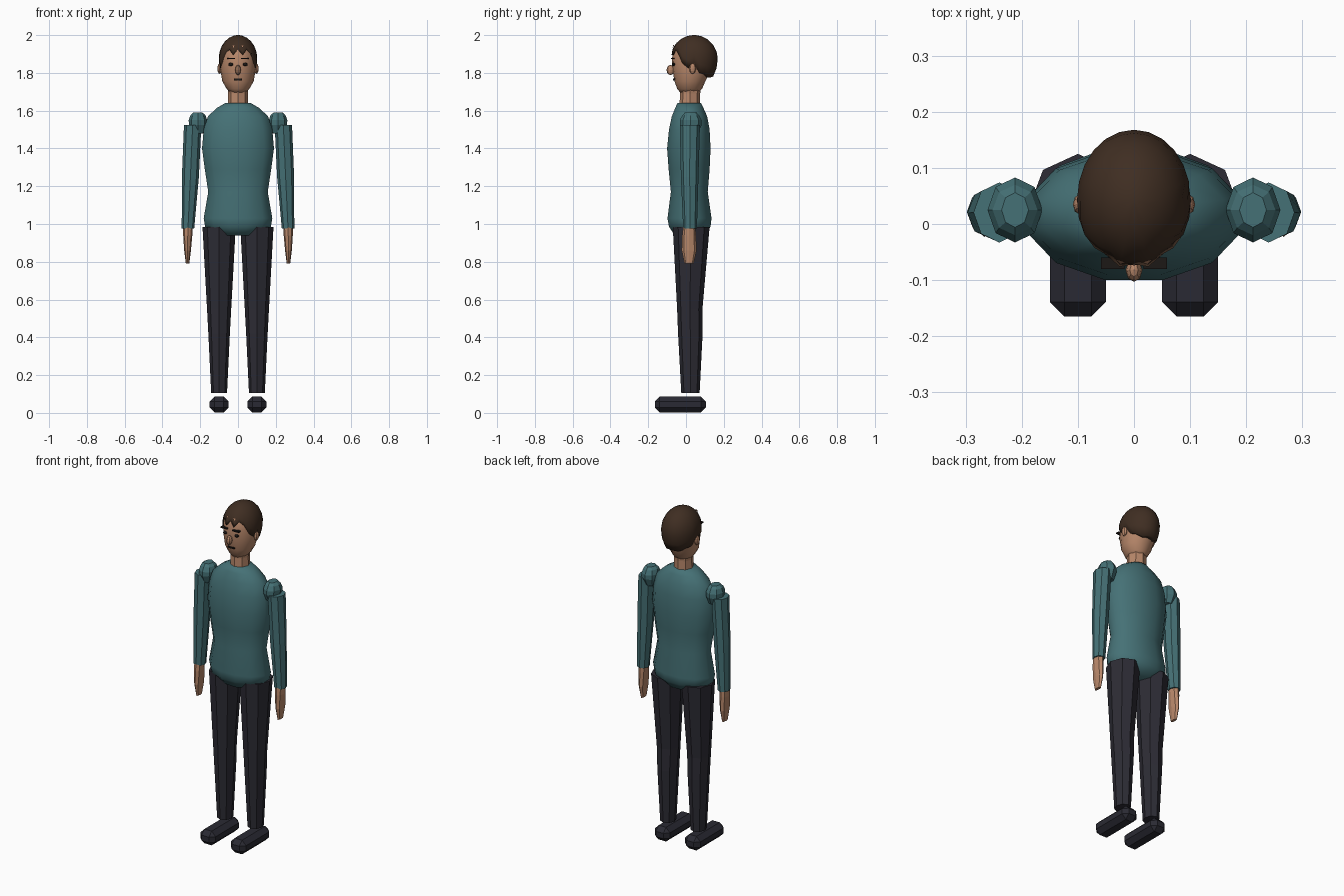
import bpy, bmesh, math
from mathutils import Vector

cube = bpy.data.objects.get("Cube")
if cube:
    bpy.data.objects.remove(cube)


def material(name, r, g, b):
    m = bpy.data.materials.new(name)
    m.use_nodes = True
    m.diffuse_color = (r, g, b, 1)
    m.node_tree.nodes["Principled BSDF"].inputs["Base Color"].default_value = (r, g, b, 1)
    return m


TEAL = material("teal_cloth", 0.06, 0.165, 0.18)
TROUSER = material("dark_trouser", 0.026, 0.025, 0.035)
SHOE = material("shoe_black", 0.023, 0.023, 0.033)
SKIN = material("skin", 0.48, 0.245, 0.145)
HAIR = material("brown_hair", 0.05, 0.027, 0.016)
DARK = material("dark_feature", 0.012, 0.009, 0.008)


def finish(name, bm, mat, smooth=False):
    bmesh.ops.recalc_face_normals(bm, faces=bm.faces)
    for f in bm.faces:
        f.smooth = smooth
    mesh = bpy.data.meshes.new(name)
    bm.to_mesh(mesh)
    bm.free()
    mesh.materials.append(mat)
    obj = bpy.data.objects.new(name, mesh)
    bpy.context.collection.objects.link(obj)
    return obj


def skin_rings(bm, rings):
    """Bridge rings of points with quads and cap both ends."""
    loops = [[bm.verts.new(p) for p in ring] for ring in rings]
    n = len(loops[0])
    for a, b in zip(loops, loops[1:]):
        for i in range(n):
            j = (i + 1) % n
            bm.faces.new((a[i], a[j], b[j], b[i]))
    bm.faces.new(loops[0])
    bm.faces.new(loops[-1])


def loft(name, rings, mat, sides=8, half_turn=False, smooth=False):
    """Each ring is (z, centre x, half width, front y, back y)."""
    offset = 0.5 if half_turn else 0
    grow = 1 / math.cos(math.pi / sides) if half_turn else 1
    points = []
    for z, cx, rx, front, back in rings:
        cy, ry = (front + back) / 2, (back - front) / 2 * grow
        angles = [math.tau * (i + offset) / sides for i in range(sides)]
        points.append([(cx + rx * math.sin(a), cy - ry * math.cos(a), z) for a in angles])
    bm = bmesh.new()
    skin_rings(bm, points)
    return finish(name, bm, mat, smooth)


def ball(name, centre, radii, mat, u=8, v=6):
    bm = bmesh.new()
    bmesh.ops.create_uvsphere(bm, u_segments=u, v_segments=v, radius=1)
    bmesh.ops.scale(bm, vec=radii, verts=bm.verts)
    bmesh.ops.translate(bm, vec=centre, verts=bm.verts)
    return finish(name, bm, mat)


def box(name, centre, size, mat, bevel=0):
    bm = bmesh.new()
    bmesh.ops.create_cube(bm, size=1)
    bmesh.ops.scale(bm, vec=size, verts=bm.verts)
    bmesh.ops.translate(bm, vec=centre, verts=bm.verts)
    if bevel:
        bmesh.ops.bevel(bm, geom=bm.edges[:], offset=bevel, segments=1, affect='EDGES')
    return finish(name, bm, mat)


# Sweater body
loft("sweater_body", [
    (0.94, 0, 0.11, -0.06, 0.095), (0.985, 0, 0.18, -0.09, 0.13),
    (1.03, 0, 0.188, -0.098, 0.135), (1.17, 0, 0.163, -0.08, 0.115),
    (1.29, 0, 0.182, -0.092, 0.125), (1.40, 0, 0.197, -0.1, 0.13),
    (1.50, 0, 0.188, -0.09, 0.125), (1.57, 0, 0.165, -0.075, 0.112),
    (1.615, 0, 0.115, -0.057, 0.092), (1.64, 0, 0.07, -0.045, 0.08),
], TEAL, sides=12, half_turn=True, smooth=True)

# Neck and head
loft("neck", [(1.6, 0, 0.055, -0.035, 0.075), (1.69, 0, 0.052, -0.032, 0.075),
              (1.74, 0, 0.056, -0.035, 0.08)], SKIN)
loft("head", [
    (1.69, 0, 0.035, -0.025, 0.06), (1.715, 0, 0.06, -0.046, 0.085),
    (1.755, 0, 0.083, -0.061, 0.102), (1.82, 0, 0.094, -0.072, 0.135),
    (1.88, 0, 0.096, -0.074, 0.15), (1.93, 0, 0.084, -0.06, 0.14),
    (1.97, 0, 0.055, -0.025, 0.11),
], SKIN, sides=16, smooth=True)

# Hair cap: hairline height every 15 degrees from the forehead to the nape
HAIRLINE = [1.925, 1.895, 1.925, 1.905, 1.85, 1.825, 1.85, 1.8, 1.795,
            1.785, 1.775, 1.78, 1.78]
HAIR_C, HAIR_R = Vector((0, 0.043, 1.875)), (0.102, 0.125, 0.125)


def hair_point(angle, t, edge, shrink=1):
    low = 0.16 if edge < HAIR_C.z else HAIR_R[2]
    polar = t * math.acos((edge - HAIR_C.z) / low)
    rz = HAIR_R[2] if math.cos(polar) > 0 else low
    r = math.sin(polar) * shrink
    return HAIR_C + Vector((HAIR_R[0] * r * math.sin(angle),
                            -HAIR_R[1] * r * math.cos(angle), rz * math.cos(polar)))


edges = HAIRLINE + HAIRLINE[-2:0:-1]
steps = [(t / 7, 1) for t in (0.3, 1, 2, 3, 4, 5, 6, 7)] + [(1, 0.8)]
bm = bmesh.new()
skin_rings(bm, [[hair_point(math.tau * i / len(edges), t, e, s) for i, e in enumerate(edges)]
                for t, s in steps])
finish("hair", bm, HAIR, smooth=True)

# Nose and mouth
ball("nose", (0, -0.082, 1.815), (0.015, 0.021, 0.027), SKIN)
box("mouth", (0, -0.064, 1.765), (0.042, 0.009, 0.008), DARK)

for side, s in (("left", 1), ("right", -1)):
    # Face details
    ball(side + "_eye", (s * 0.038, -0.066, 1.845), (0.013, 0.009, 0.009), DARK)
    box(side + "_eyebrow", (s * 0.038, -0.07, 1.876), (0.042, 0.02, 0.007), DARK)
    ball(side + "_ear", (s * 0.097, 0.035, 1.823), (0.012, 0.018, 0.028), SKIN)

    # Gap in the fringe
    bm = bmesh.new()
    bm.faces.new([bm.verts.new((s * x, y, z)) for x, y, z in
                  ((0.014, -0.068, 1.948), (0.034, -0.062, 1.948), (0.024, -0.072, 1.93))])
    finish(side + "_fringe_gap", bm, SKIN)

    # Shoulder, sleeve and hand
    loft(side + "_shoulder", [
        (1.48, s * 0.21, 0.035, -0.012, 0.062), (1.525, s * 0.212, 0.048, -0.033, 0.083),
        (1.55, s * 0.212, 0.049, -0.033, 0.083), (1.575, s * 0.212, 0.04, -0.02, 0.07),
        (1.59, s * 0.212, 0.024, -0.006, 0.056)], TEAL)
    loft(side + "_sleeve", [
        (0.975, s * 0.265, 0.033, -0.015, 0.058), (1.25, s * 0.252, 0.045, -0.027, 0.066),
        (1.525, s * 0.24, 0.046, -0.033, 0.074)], TEAL)
    loft(side + "_hand", [
        (0.79, s * 0.267, 0.009, -0.008, 0.04), (0.86, s * 0.267, 0.018, -0.023, 0.056),
        (0.94, s * 0.266, 0.024, -0.02, 0.053), (0.985, s * 0.265, 0.026, -0.015, 0.05)], SKIN)

    # Trouser leg and shoe
    loft(side + "_trouser_leg", [
        (0.105, s * 0.1, 0.042, -0.025, 0.072), (0.42, s * 0.1, 0.057, -0.042, 0.088),
        (0.55, s * 0.1, 0.064, -0.047, 0.087), (0.985, s * 0.1, 0.088, -0.07, 0.125)], TROUSER)
    box(side + "_shoe", (s * 0.1, -0.03, 0.044), (0.1, 0.27, 0.084), SHOE, bevel=0.026)
